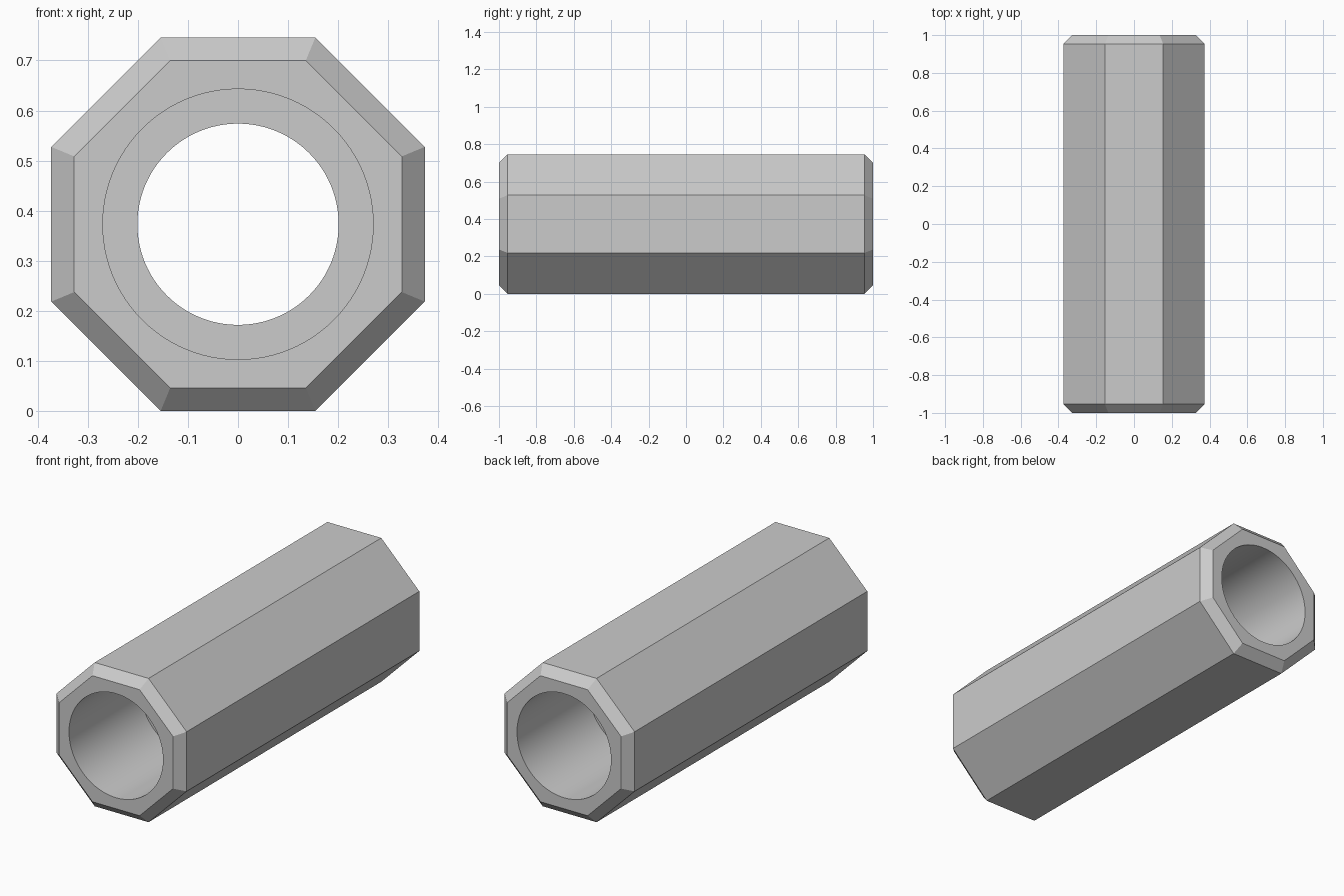
import bpy
import bmesh
from math import sin, cos, pi

cube = bpy.data.objects.get("Cube")
if cube:
    bpy.data.objects.remove(cube, do_unlink=True)

APOTHEM = 0.373      # half the width across the flats
BEVEL = 0.046        # chamfer on both end rims
HALF_LENGTH = 1.0
WIDE_BORE, NARROW_BORE = 0.27, 0.201
STEP_Y = 0.415       # where the wide bore meets the narrow one
BORE_SIDES = 96

grey = bpy.data.materials.new("plain_grey")
grey.use_nodes = True
colour = (0.6, 0.6, 0.6, 1.0)
grey.diffuse_color = colour
grey.node_tree.nodes["Principled BSDF"].inputs["Base Color"].default_value = colour

bm = bmesh.new()


def ring(radius, y, sides, turn=0.0):
    """Closed loop of edges around the tube axis."""
    angles = [2 * pi * i / sides + turn for i in range(sides)]
    verts = [bm.verts.new((radius * cos(a), y, APOTHEM + radius * sin(a))) for a in angles]
    return [bm.edges.new((verts[i - 1], verts[i])) for i in range(sides)]


def octagon(apothem, y):
    return ring(apothem / cos(pi / 8), y, 8, pi / 8)


def bridge(a, b):
    bmesh.ops.bridge_loops(bm, edges=a + b)


# Each end: chamfered rim, flat end face, wide bore and inner shoulder
bodies, throats = [], []
for side in (-1, 1):
    body = octagon(APOTHEM, side * (HALF_LENGTH - BEVEL))
    rim = octagon(APOTHEM - BEVEL, side * HALF_LENGTH)
    mouth = ring(WIDE_BORE, side * HALF_LENGTH, BORE_SIDES)
    shoulder = ring(WIDE_BORE, side * STEP_Y, BORE_SIDES)
    throat = ring(NARROW_BORE, side * STEP_Y, BORE_SIDES)
    loops = [body, rim, mouth, shoulder, throat]
    for a, b in zip(loops, loops[1:]):
        bridge(a, b)
    bodies.append(body)
    throats.append(throat)

# Outer flats and narrow bore join the two ends
bridge(*bodies)
bridge(*throats)
bmesh.ops.recalc_face_normals(bm, faces=bm.faces)

mesh = bpy.data.meshes.new("octagonal_tube")
bm.to_mesh(mesh)
bm.free()
mesh.materials.append(grey)
tube = bpy.data.objects.new("octagonal_tube", mesh)
bpy.context.collection.objects.link(tube)

# Smooth bore, crisp flats
bpy.ops.object.select_all(action="DESELECT")
tube.select_set(True)
bpy.context.view_layer.objects.active = tube
bpy.ops.object.shade_smooth_by_angle(angle=pi / 9)
